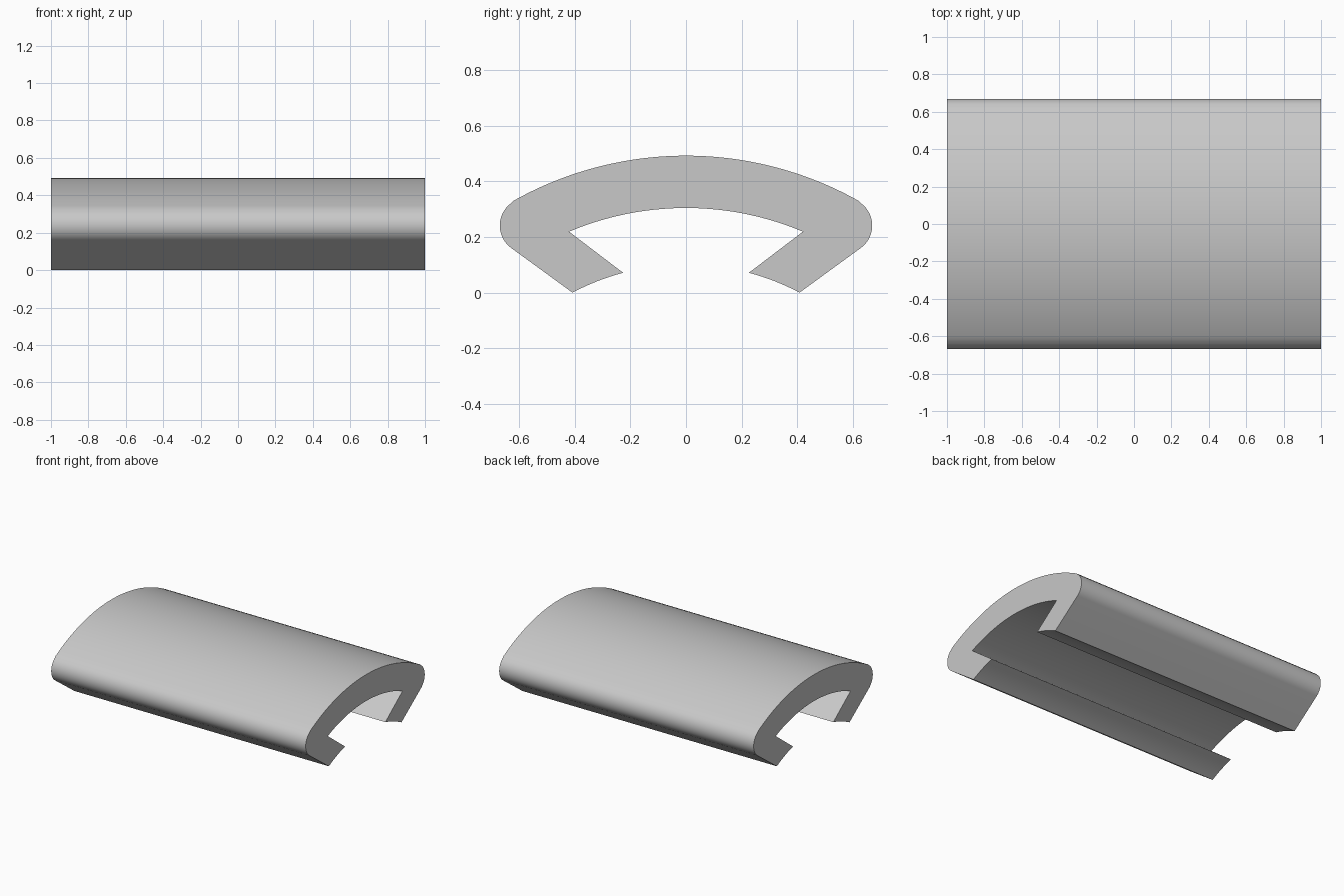
import bpy
import bmesh
from math import asin, atan2, cos, sin, radians, pi
from mathutils import Vector

if "Cube" in bpy.data.objects:
    bpy.data.objects.remove(bpy.data.objects["Cube"], do_unlink=True)

HALF_LENGTH = 1.0
CENTRE_Z = -0.774                      # shared centre of the three long arcs
R_TOP, R_INNER, R_LIP = 1.266, 1.078, 0.875
EDGE_Y, EDGE_Z, EDGE_R = 0.569, 0.241, 0.1


def arc(cy, cz, radius, start, end, steps):
    """Points (y, z) along an arc, both ends included."""
    angles = [start + (end - start) * i / steps for i in range(steps + 1)]
    return [(cy + radius * cos(a), cz + radius * sin(a)) for a in angles]


def long_arc(radius, y_start, y_end, steps):
    """Arc about the shared centre between two y positions."""
    return arc(0, CENTRE_Z, radius, pi / 2 - asin(y_start / radius),
               pi / 2 - asin(y_end / radius), steps)


# Half profile: crown, rounded edge, hooked lip, inner channel
tangent = atan2(EDGE_Z - CENTRE_Z, EDGE_Y)
half = arc(0, CENTRE_Z, R_TOP, pi / 2, tangent, 24)
half += arc(EDGE_Y, EDGE_Z, EDGE_R, tangent, radians(-53.5), 16)[1:]
half += long_arc(R_LIP, 0.408, 0.226, 8)
half += long_arc(R_INNER, 0.42, 0, 20)

# Mirror the half, leaving out the two points on the centre line
profile = half + [(-y, z) for y, z in reversed(half[1:-1])]

# Extrude the profile along the length
bm = bmesh.new()
cap = bm.faces.new([bm.verts.new((-HALF_LENGTH, y, z)) for y, z in profile])
ext = bmesh.ops.extrude_face_region(bm, geom=[cap], use_keep_orig=True)
moved = [v for v in ext["geom"] if isinstance(v, bmesh.types.BMVert)]
bmesh.ops.translate(bm, verts=moved, vec=Vector((2 * HALF_LENGTH, 0, 0)))
bmesh.ops.recalc_face_normals(bm, faces=bm.faces[:])
mesh = bpy.data.meshes.new("curved_clip_cover")
bm.to_mesh(mesh)
bm.free()

cover = bpy.data.objects.new("curved_clip_cover", mesh)
bpy.context.collection.objects.link(cover)

# Plain grey finish
grey = bpy.data.materials.new("light_grey")
grey.use_nodes = True
colour = (0.58, 0.58, 0.58, 1)
grey.diffuse_color = colour
grey.node_tree.nodes["Principled BSDF"].inputs["Base Color"].default_value = colour
mesh.materials.append(grey)

# Smooth curves, crisp corners
bpy.ops.object.select_all(action="DESELECT")
cover.select_set(True)
bpy.context.view_layer.objects.active = cover
bpy.ops.object.shade_smooth_by_angle(angle=radians(30))
